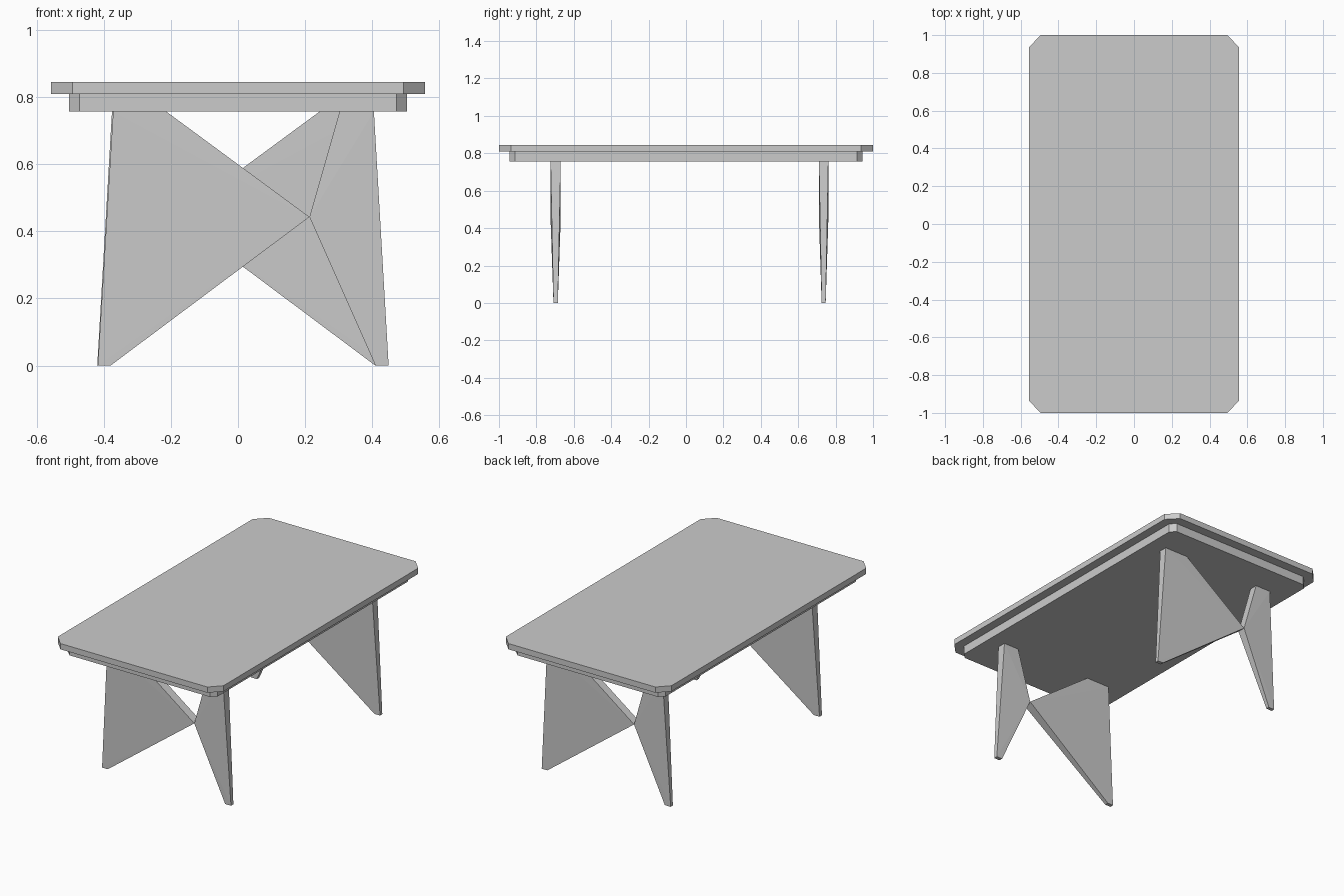
import bpy
import bmesh

if "Cube" in bpy.data.objects:
    bpy.data.objects.remove(bpy.data.objects["Cube"])


def make_object(name, bm):
    bmesh.ops.recalc_face_normals(bm, faces=bm.faces[:])
    mesh = bpy.data.meshes.new(name)
    bm.to_mesh(mesh)
    bm.free()
    obj = bpy.data.objects.new(name, mesh)
    bpy.context.collection.objects.link(obj)
    return obj


def chamfered_slab(name, hx, hy, cx, cy, z0, z1):
    """Rectangular board with its four vertical corners cut off."""
    outline = [(hx, hy - cy), (hx - cx, hy), (cx - hx, hy), (-hx, hy - cy),
               (-hx, cy - hy), (cx - hx, -hy), (hx - cx, -hy), (hx, cy - hy)]
    bm = bmesh.new()
    base = bm.faces.new([bm.verts.new((x, y, z0)) for x, y in outline])
    top = bmesh.ops.extrude_face_region(bm, geom=[base])["geom"]
    verts = [g for g in top if isinstance(g, bmesh.types.BMVert)]
    bmesh.ops.translate(bm, verts=verts, vec=(0, 0, z1 - z0))
    return make_object(name, bm)


def leg_panel(name, profile, y, half, flip):
    """Panel from an (x, z) profile starting at the pinch point, thinner at the feet."""
    bm = bmesh.new()
    rings = []
    for side in (-1, 1):
        ring = []
        for x, z in profile:
            px = 2 * MID_X - x if flip else x
            t = half if z > 0.1 else half * 0.43
            ring.append(bm.verts.new((px, y + side * t, z)))
        rings.append(ring)
        # fan out from the pinch point
        for i in range(1, len(ring) - 1):
            bm.faces.new((ring[0], ring[i], ring[i + 1]))
    a, b = rings
    for i in range(len(a)):
        j = (i + 1) % len(a)
        bm.faces.new((a[i], a[j], b[j], b[i]))
    return make_object(name, bm)


# Table boards
chamfered_slab("tabletop", 0.557, 1.0, 0.063, 0.065, 0.81, 0.845)
chamfered_slab("under_board", 0.503, 0.943, 0.031, 0.03, 0.757, 0.81)

# Butterfly legs: a wide and a narrow panel meeting at a point, swapped at the back
MID_X = 0.0147
TOP = 0.758
PINCH = (0.213, 0.443)
WIDE = [PINCH, (-0.215, TOP), (-0.372, TOP), (-0.418, 0), (-0.38, 0)]
NARROW = [PINCH, (0.303, TOP), (0.405, TOP), (0.449, 0), (0.41, 0)]

for end, y, half, flip in (("front", -0.697, 0.027, False), ("back", 0.736, 0.025, True)):
    leg_panel(end + "_wide_leg", WIDE, y, half, flip)
    leg_panel(end + "_narrow_leg", NARROW, y, half, flip)
